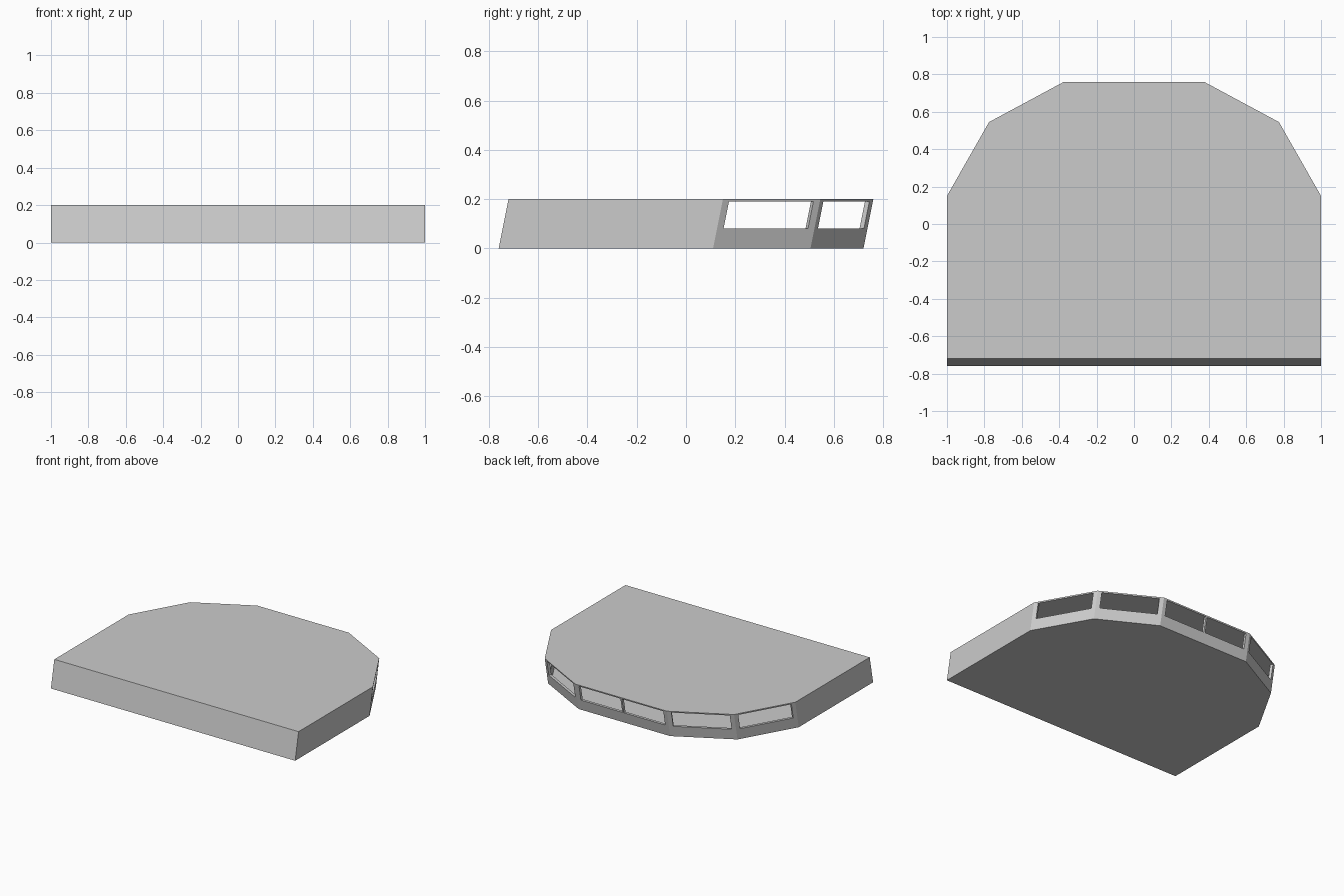
import bpy, bmesh
from mathutils import Vector

if "Cube" in bpy.data.objects:
    bpy.data.objects.remove(bpy.data.objects["Cube"])

H, LEAN = 0.2, 0.2          # height and y-shift per unit of z
SILL, HEAD, T = 0.08, 0.19, 0.02


def outline(d=0.0):
    # Plan outline, counter-clockwise, inset by d
    half = [(1, -0.76), (1, 0.11), (0.775, 0.505), (0.375, 0.72)]
    pts = [Vector(p) for p in half + [(-x, y) for x, y in reversed(half)]]
    out = []
    for i, p in enumerate(pts):
        a = (p - pts[i - 1]).normalized()
        b = (pts[(i + 1) % len(pts)] - p).normalized()
        na, nb = Vector((-a.y, a.x)), Vector((-b.y, b.x))
        out.append(p + (na + nb) * d / (1 + na.dot(nb)))
    return out


def leaning_prism(name, pts, z0, z1):
    bm = bmesh.new()
    rings = [[bm.verts.new((p[0], p[1] + LEAN * z, z)) for p in pts] for z in (z0, z1)]
    bm.faces.new(rings[0][::-1])
    bm.faces.new(rings[1])
    for i in range(len(pts)):
        j = (i + 1) % len(pts)
        bm.faces.new((rings[0][i], rings[0][j], rings[1][j], rings[1][i]))
    bmesh.ops.recalc_face_normals(bm, faces=bm.faces)
    me = bpy.data.meshes.new(name)
    bm.to_mesh(me)
    bm.free()
    ob = bpy.data.objects.new(name, me)
    bpy.context.collection.objects.link(ob)
    return ob


def cut(target, cutter):
    m = target.modifiers.new("cut", 'BOOLEAN')
    m.operation, m.solver, m.object = 'DIFFERENCE', 'EXACT', cutter
    bpy.context.view_layer.objects.active = target
    bpy.ops.object.modifier_apply(modifier=m.name)
    bpy.data.objects.remove(cutter)


# Hollow cabin with floor and roof
outer = outline()
cabin = leaning_prism("cabin_shell", outer, 0, H)
cut(cabin, leaning_prism("room_cutter", outline(T), 0.008, H - 0.006))

# Window openings in the five angled rear walls
for i in range(1, 6):
    a, b = outer[i], outer[i + 1]
    d = (b - a).normalized()
    n = Vector((d.y, -d.x))
    length = (b - a).length
    gap = 0.03
    spans = [(gap, length - gap)]
    if i == 3:                      # rear wall has a central mullion
        spans = [(gap, length / 2 - 0.006), (length / 2 + 0.006, length - gap)]
    for s, e in spans:
        p, q = a + d * s, a + d * e
        cut(cabin, leaning_prism("window_cutter",
            [p + n * 0.03, q + n * 0.03, q - n * (T + 0.01), p - n * (T + 0.01)], SILL, HEAD))
